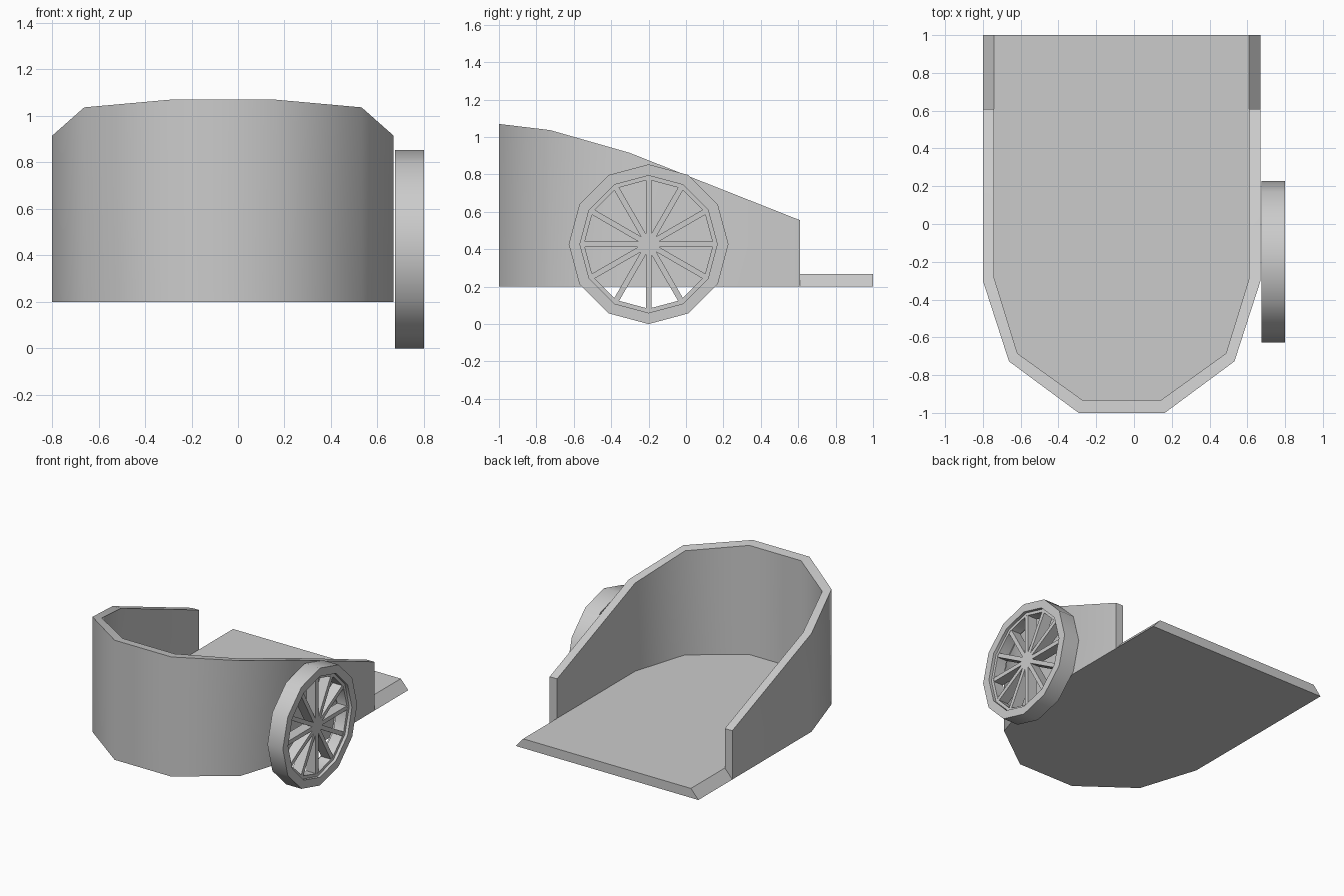
import bpy
import bmesh
import math
from mathutils import Matrix, Vector

cube = bpy.data.objects.get("Cube")
if cube:
    bpy.data.objects.remove(cube, do_unlink=True)

GREY = (0.6, 0.6, 0.6, 1.0)
grey = bpy.data.materials.new("plain grey")
grey.use_nodes = True
grey.diffuse_color = GREY
grey.node_tree.nodes["Principled BSDF"].inputs["Base Color"].default_value = GREY


def make_object(name, bm, smooth_angle):
    bmesh.ops.recalc_face_normals(bm, faces=bm.faces)
    mesh = bpy.data.meshes.new(name)
    bm.to_mesh(mesh)
    bm.free()
    mesh.materials.append(grey)
    obj = bpy.data.objects.new(name, mesh)
    bpy.context.collection.objects.link(obj)
    bpy.ops.object.select_all(action='DESELECT')
    obj.select_set(True)
    bpy.context.view_layer.objects.active = obj
    bpy.ops.object.shade_smooth_by_angle(angle=math.radians(smooth_angle))
    return obj


# Cart body: half outlines mirrored about the body's centre line
BODY_X, BOTTOM, FLOOR, TAIL = -0.065, 0.2, 0.268, 1.0
outer_half = [(0.735, 0.61), (0.735, -0.30), (0.597, -0.727), (0.228, -1.0)]
inner_half = [(0.675, 0.61), (0.675, -0.287), (0.552, -0.685), (0.208, -0.932)]
rim_line = [(-1.0, 1.07), (-0.727, 1.037), (-0.30, 0.915), (0.61, 0.555)]


def rim_height(y):
    for (y0, z0), (y1, z1) in zip(rim_line, rim_line[1:]):
        if y <= y1:
            return z0 + (z1 - z0) * (y - y0) / (y1 - y0)
    return rim_line[-1][1]


def mirrored(half):
    full = half + [(-x, y) for x, y in reversed(half)]
    return [(x + BODY_X, y) for x, y in full]


def build_body():
    bm = bmesh.new()
    outer, inner = mirrored(outer_half), mirrored(inner_half)

    def row(points, height):
        return [bm.verts.new((x, y, height(y))) for x, y in points]

    base = row(outer, lambda y: BOTTOM)
    outer_top = row(outer, rim_height)
    inner_top = row(inner, rim_height)
    floor = row(inner, lambda y: FLOOR)
    tail_base = row([(outer[i][0], TAIL) for i in (0, -1)], lambda y: BOTTOM)
    tail_top = row([(inner[i][0], TAIL) for i in (0, -1)], lambda y: FLOOR)

    # Wall skins and rim
    for low, high in ((base, outer_top), (outer_top, inner_top), (inner_top, floor)):
        for i in range(len(low) - 1):
            bm.faces.new((low[i], low[i + 1], high[i + 1], high[i]))
    # Wall ends and sloping ramp sides
    for i in (0, -1):
        bm.faces.new((base[i], outer_top[i], inner_top[i], floor[i]))
        bm.faces.new((base[i], floor[i], tail_top[i], tail_base[i]))
    # Floor, underside and ramp end
    bm.faces.new(floor + [tail_top[1], tail_top[0]])
    bm.faces.new(base + [tail_base[1], tail_base[0]])
    bm.faces.new((tail_base[0], tail_base[1], tail_top[1], tail_top[0]))
    return make_object("cart_body", bm, 40)


build_body()

# Spoked wheel
SIDES = 12
HUB = Vector((0.738, -0.2, 0.427))


def add_ring(bm, r_out, r_in, depth):
    corners = []
    for i in range(SIDES):
        a = 2 * math.pi * i / SIDES
        corners.append([bm.verts.new(HUB + Vector((x, r * math.sin(a), r * math.cos(a))))
                        for x, r in ((depth, r_out), (depth, r_in),
                                     (-depth, r_in), (-depth, r_out))])
    for i in range(SIDES):
        a, b = corners[i], corners[(i + 1) % SIDES]
        for k in range(4):
            n = (k + 1) % 4
            bm.faces.new((a[k], a[n], b[n], b[k]))


def build_rim(name, r_out, r_in, depth):
    bm = bmesh.new()
    add_ring(bm, r_out, r_in, depth)
    make_object(name, bm, 35)


build_rim("wheel_rim", 0.427, 0.367, 0.062)
build_rim("wheel_inner_ring", 0.37, 0.345, 0.04)

# Each bar spans the wheel and forms two opposite spokes
bm = bmesh.new()
for i in range(SIDES // 2):
    turn = Matrix.Rotation(2 * math.pi * i / SIDES, 4, 'X')
    size = Matrix.Diagonal((0.076, 0.03, 0.70, 1))
    bmesh.ops.create_cube(bm, size=1, matrix=Matrix.Translation(HUB) @ turn @ size)
make_object("wheel_spokes", bm, 30)
